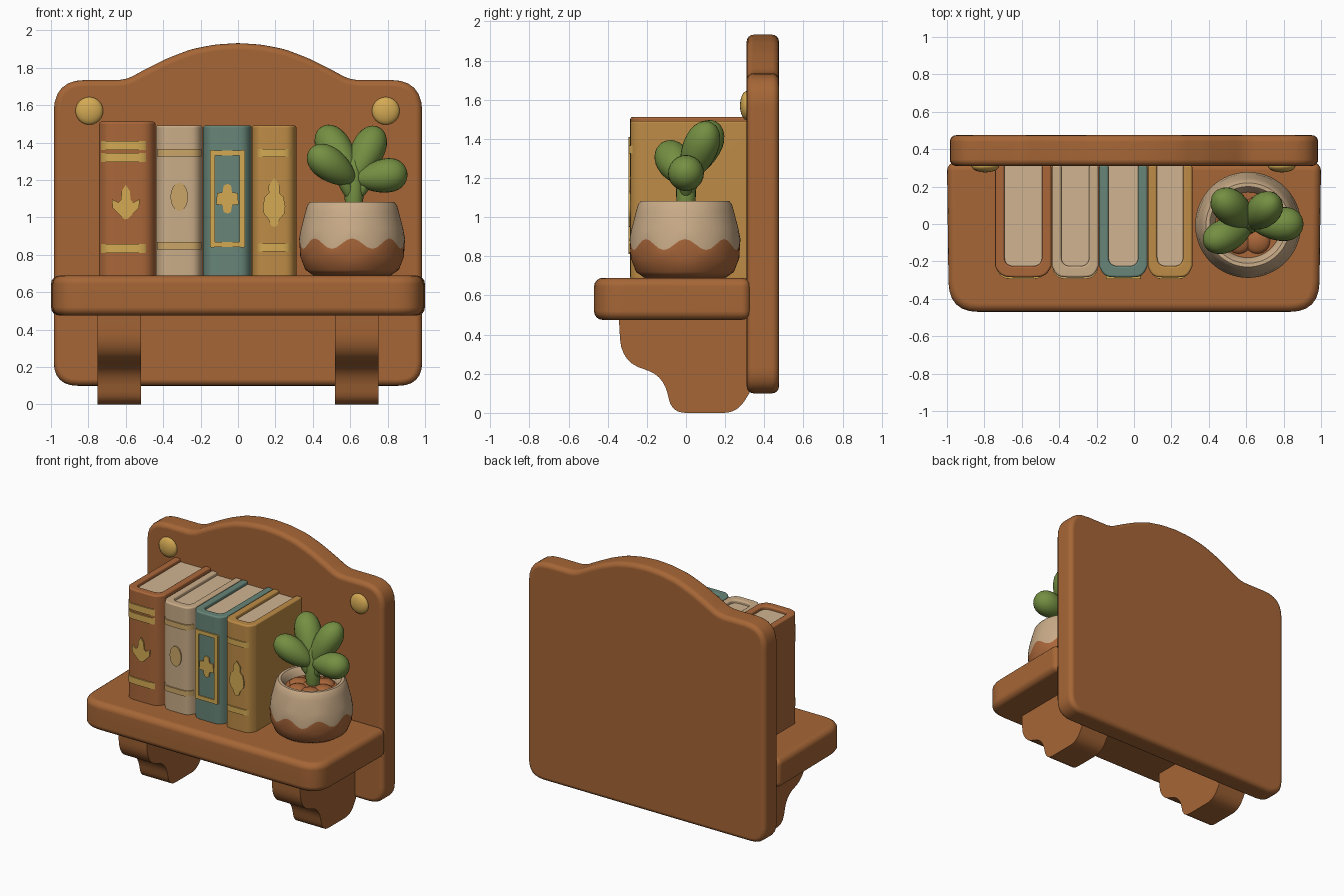
import bpy, bmesh, math
from mathutils import Vector

old = bpy.data.objects.get("Cube")
if old:
    bpy.data.objects.remove(old)


def material(name, rgb):
    lin = [((c / 255 + 0.055) / 1.055) ** 2.4 for c in rgb] + [1]
    m = bpy.data.materials.new(name)
    m.use_nodes = True
    m.diffuse_color = lin
    m.node_tree.nodes["Principled BSDF"].inputs["Base Color"].default_value = lin
    return m


WOOD = material("warm wood", (166, 102, 54))
TERRA = material("terracotta", (170, 103, 58))
CREAM = material("cream", (202, 172, 136))
PAPER = material("paper", (208, 180, 145))
TEAL = material("dusty teal", (103, 133, 120))
OCHRE = material("ochre", (190, 140, 70))
GOLD = material("gold", (212, 170, 84))
DULL = material("dull gold", (203, 166, 104))
GREEN = material("leaf green", (116, 143, 66))


def finish(name, bm, mats):
    bmesh.ops.recalc_face_normals(bm, faces=bm.faces)
    mesh = bpy.data.meshes.new(name)
    bm.to_mesh(mesh)
    bm.free()
    ob = bpy.data.objects.new(name, mesh)
    bpy.context.collection.objects.link(ob)
    for m in mats:
        mesh.materials.append(m)
    bpy.ops.object.select_all(action='DESELECT')
    ob.select_set(True)
    bpy.context.view_layer.objects.active = ob
    bpy.ops.object.shade_smooth_by_angle(angle=math.radians(42))
    ob.modifiers.new("weighted", 'WEIGHTED_NORMAL').keep_sharp = True
    return ob


def rounded(corners, steps=6):
    """Round each (a, b, radius) corner of a closed outline."""
    out = []
    for i, (a, b, r) in enumerate(corners):
        p = Vector((a, b))
        if not r:
            out.append(p)
            continue
        before = Vector(corners[i - 1][:2])
        after = Vector(corners[(i + 1) % len(corners)][:2])
        s = p + (before - p).normalized() * r
        e = p + (after - p).normalized() * r
        for k in range(steps + 1):
            t = k / steps
            out.append(s * (1 - t) ** 2 + p * 2 * t * (1 - t) + e * t * t)
    return out


def prism(name, outline, axis, lo, hi, mat, bevel=0.0):
    """Extrude an outline along an axis and soften its rims."""
    place = {'x': lambda p, h: (h, p[0], p[1]),
             'y': lambda p, h: (p[0], h, p[1]),
             'z': lambda p, h: (p[0], p[1], h)}[axis]
    bm = bmesh.new()
    a = [bm.verts.new(place(p, lo)) for p in outline]
    b = [bm.verts.new(place(p, hi)) for p in outline]
    bm.faces.new(a)
    bm.faces.new(b)
    n = len(a)
    for i in range(n):
        j = (i + 1) % n
        bm.faces.new((a[i], a[j], b[j], b[i]))
    bmesh.ops.recalc_face_normals(bm, faces=bm.faces)
    if bevel:
        edges = [e for e in bm.edges if e.calc_face_angle(0) > 0.9]
        bmesh.ops.bevel(bm, geom=edges, offset=bevel, segments=4, profile=0.5,
                        affect='EDGES', clamp_overlap=True)
    return finish(name, bm, [mat])


# Back board with an arched top
arch = [(0.6, 1.735, 0.05), (0.5, 1.79, 0.04), (0.38, 1.85, 0.04),
        (0.25, 1.9, 0.04), (0.12, 1.925, 0.04)]
board = [(-0.985, 0.1, 0.13), (0.985, 0.1, 0.13), (0.985, 1.735, 0.17)] + arch
board += [(0, 1.932, 0)] + [(-x, z, r) for x, z, r in reversed(arch)]
board += [(-0.985, 1.735, 0.17)]
prism("back_board", rounded(board), 'y', 0.31, 0.475, WOOD, 0.035)

# Shelf
shelf = [(-1, 0.33, 0), (-0.99, -0.47, 0.16), (0.99, -0.47, 0.16), (1, 0.33, 0)]
prism("shelf", rounded(shelf), 'z', 0.475, 0.69, WOOD, 0.045)

# Curved brackets under the shelf
bracket = rounded([(0.33, 0.52, 0), (-0.345, 0.52, 0), (-0.33, 0.25, 0.13),
                   (-0.12, 0.2, 0.1), (-0.07, 0.0, 0.07), (0.26, 0.0, 0.07),
                   (0.33, 0.11, 0.02)])
for side, cx in (("right", -0.635), ("left", 0.635)):
    prism(side + "_bracket", bracket, 'x', cx - 0.117, cx + 0.117, WOOD, 0.025)

# Round studs on the board
for side, cx in (("right", -0.795), ("left", 0.79)):
    bm = bmesh.new()
    bmesh.ops.create_uvsphere(bm, u_segments=24, v_segments=12, radius=1)
    for v in bm.verts:
        v.co = Vector((cx, 0.31, 1.57)) + v.co * Vector((0.074, 0.034, 0.074))
    finish(side + "_stud", bm, [GOLD])

# Books: U-shaped cover with a rounded spine, and a page block
FRONT = -0.285


def spine(cx, half, reach, push=0.0, n=20):
    """Points along the spine curve, right to left."""
    pts = []
    for k in range(n + 1):
        u = reach * math.sin(math.pi * (k / n - 0.5))
        pts.append((cx + u * half, FRONT + 0.06 * abs(u) ** 6 - push))
    return pts


def book(name, x0, x1, top, mat):
    cx, half, w = (x0 + x1) / 2, (x1 - x0) / 2, 0.05
    cover = [(x0, 0.315)] + spine(cx, half, 1) + [(x1, 0.315)]
    cover += rounded([(x1 - w, 0.315, 0), (x1 - w, -0.225, 0.05),
                      (x0 + w, -0.225, 0.05), (x0 + w, 0.315, 0)])
    prism(name + "_cover", cover, 'z', 0.68, top, mat, 0.012)
    pages = [(x0 + 0.03, 0.315), (x0 + 0.03, -0.24), (x1 - 0.03, -0.24), (x1 - 0.03, 0.315)]
    prism(name + "_pages", pages, 'z', 0.69, top - 0.025, PAPER)
    return cx, half


def bands(name, cx, half, heights, height, mat):
    for i, z in enumerate(heights):
        outline = spine(cx, half, 0.96, 0.009) + spine(cx, half, 0.96, -0.008)[::-1]
        prism(f"{name}_band_{i + 1}", outline, 'z', z - height / 2, z + height / 2, mat)


def emblem(name, cx, cz, halves, mat, y=FRONT - 0.008):
    """Thin symmetric plate from (half width, height) points, top to bottom."""
    right = [(cx + w, cz + z) for w, z in halves]
    left = [(cx - w, cz + z) for w, z in reversed(halves) if w > 0]
    prism(name, right + left, 'y', y, FRONT + 0.012, mat)


oval = [(math.sin(math.pi * k / 10), math.cos(math.pi * k / 10)) for k in range(11)]
oval[0] = oval[10] = None
oval = [(0, 1)] + oval[1:10] + [(0, -1)]

# Brown book
c, h = book("brown_book", -0.742, -0.442, 1.512, TERRA)
bands("brown_book", c - 0.008, h - 0.012, (1.385, 1.32, 0.835), 0.048, GOLD)
emblem("brown_book_emblem", c - 0.008, 1.08,
       [(0, 0.095), (0.022, 0.06), (0.026, 0.015), (0.04, 0), (0.075, 0.018),
        (0.07, -0.03), (0.04, -0.06), (0.015, -0.085), (0, -0.09)], GOLD)

# Cream book
c, h = book("cream_book", -0.438, -0.19, 1.492, CREAM)
bands("cream_book", c, h, (1.345, 0.85), 0.04, DULL)
emblem("cream_book_emblem", c, 1.11, [(x * 0.047, z * 0.075) for x, z in oval], DULL)

# Teal book with a framed panel
c, h = book("teal_book", -0.186, 0.072, 1.492, TEAL)
for i, s in enumerate((-1, 1)):
    x = c + s * 0.08
    prism(f"teal_book_frame_side_{i + 1}",
          rounded([(x - 0.014, 0.84, 0.01), (x + 0.014, 0.84, 0.01),
                   (x + 0.014, 1.36, 0.01), (x - 0.014, 1.36, 0.01)]),
          'y', FRONT - 0.009, FRONT + 0.015, GOLD)
    z = 1.1 + s * 0.245
    emblem(f"teal_book_frame_end_{i + 1}", c, z, [(0.09, 0.014), (0.09, -0.014)], GOLD)
emblem("teal_book_emblem", c, 1.1,
       [(0, 0.08), (0.02, 0.07), (0.025, 0.035), (0.055, 0.03), (0.06, -0.03),
        (0.025, -0.035), (0.02, -0.07), (0, -0.08)], GOLD)

# Ochre book
c, h = book("ochre_book", 0.074, 0.312, 1.492, OCHRE)
bands("ochre_book", c, h - 0.012, (1.345, 0.84), 0.042, GOLD)
emblem("ochre_book_emblem", c, 1.08,
       [(0, 0.13), (0.03, 0.09), (0.028, 0.05), (0.05, 0.03), (0.06, -0.02),
        (0.055, -0.06), (0.03, -0.09), (0.015, -0.125), (0, -0.13)], GOLD)

# Plant pot: lathed, with a wavy dipped edge
POT = Vector((0.61, -0.005, 0))
profile = [(0.2, 0.685), (0.25, 0.72), (0.277, 0.79), (0.283, 0.86), (0.273, 0.94),
           (0.25, 1.03), (0.24, 1.065), (0.225, 1.083), (0.205, 1.083),
           (0.185, 1.06), (0.175, 1.025)]
DIP, SEGS = 3, 64
bm = bmesh.new()
rings = []
for i, (r, z) in enumerate(profile):
    ring = []
    for k in range(SEGS):
        a = 2 * math.pi * k / SEGS
        wave = 0.028 * math.cos(8 * a) if i == DIP else 0
        ring.append(bm.verts.new(POT + Vector((r * math.cos(a), r * math.sin(a), z + wave))))
    rings.append(ring)
for i in range(len(rings) - 1):
    for k in range(SEGS):
        j = (k + 1) % SEGS
        f = bm.faces.new((rings[i][k], rings[i][j], rings[i + 1][j], rings[i + 1][k]))
        f.material_index = 0 if i < DIP else 1
bm.faces.new(rings[0])
bm.faces.new(rings[-1])
finish("plant_pot", bm, [TERRA, CREAM])

# Lumps of soil
for i in range(7):
    a = 2 * math.pi * i / 6
    reach = 0.1 if i < 6 else 0
    bm = bmesh.new()
    bmesh.ops.create_uvsphere(bm, u_segments=16, v_segments=8, radius=1)
    for v in bm.verts:
        v.co = (POT + Vector((reach * math.cos(a), reach * math.sin(a), 1.02))
                + v.co * Vector((0.07, 0.07, 0.035)))
    finish(f"soil_{i + 1}", bm, [TERRA])


# Plant: tapered ellipsoids from base to tip
def pod(name, base, tip, radius, taper):
    base, tip = Vector(base), Vector(tip)
    d = tip - base
    turn = d.to_track_quat('Z', 'Y')
    bm = bmesh.new()
    bmesh.ops.create_uvsphere(bm, u_segments=24, v_segments=16, radius=1)
    for v in bm.verts:
        w = radius * (1 + taper * v.co.z)
        v.co = (base + tip) / 2 + turn @ Vector((v.co.x * w, v.co.y * w, v.co.z * d.length / 2))
    finish(name, bm, [GREEN])


pod("stem", (0.62, 0, 0.96), (0.62, 0, 1.32), 0.05, -0.1)
pod("leaf_1", (0.62, -0.01, 1.19), (0.385, -0.105, 1.36), 0.088, 0.2)
pod("leaf_2", (0.62, 0.0, 1.2), (0.45, 0.15, 1.48), 0.09, 0.25)
pod("leaf_3", (0.61, 0.0, 1.18), (0.75, 0.125, 1.48), 0.088, 0.25)
pod("leaf_4", (0.62, 0.0, 1.2), (0.905, 0.0, 1.24), 0.088, 0.3)
# Short stalks joining the leaves to the stem
for i, (x, y) in enumerate(((0.52, -0.05), (0.54, 0.06), (0.68, 0.06), (0.74, 0))):
    pod(f"stalk_{i + 1}", (0.62, 0, 1.08), (x, y, 1.29), 0.035, 0)
